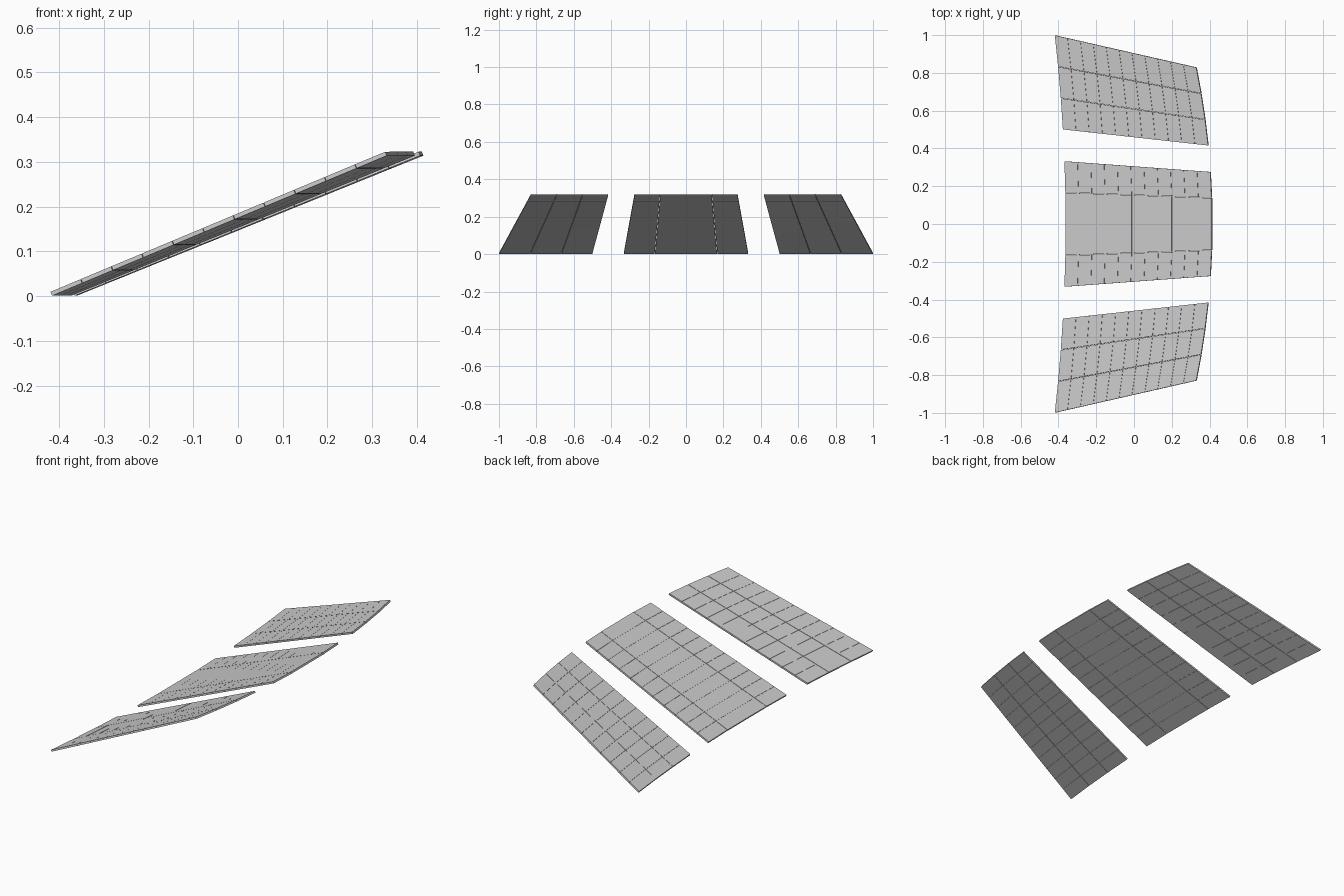
import bpy, bmesh
from mathutils import Vector

if "Cube" in bpy.data.objects:
    bpy.data.objects.remove(bpy.data.objects["Cube"])

ROWS, HEIGHT, THICK = 11, 0.314, 0.0095
GAP = 0.0012


# Swept, tapering surface: bowed bottom edge to bowed, narrower top edge
def surface(u, v):
    low = Vector((-0.359 - 0.057 * u * u, u, 0.0005))
    high = Vector((0.417 - 0.084 * u * u, u * 0.83, HEIGHT))
    return low.lerp(high, v)


# One panel made of thin separate tiles
def panel(name, stations):
    bm = bmesh.new()
    for u0, u1 in zip(stations, stations[1:]):
        for r in range(ROWS):
            v0, v1 = r / ROWS, (r + 1) / ROWS
            base = [surface(u0, v0), surface(u0, v1), surface(u1, v1), surface(u1, v0)]
            mid = sum(base, Vector()) / 4
            base = [p + (mid - p).normalized() * GAP for p in base]
            n = (base[2] - base[0]).cross(base[3] - base[1]).normalized()
            if n.z < 0:
                n = -n
            bot = [bm.verts.new(p) for p in base]
            top = [bm.verts.new(p + n * THICK) for p in base]
            bm.faces.new(bot)
            bm.faces.new(top)
            for i in range(4):
                j = (i + 1) % 4
                bm.faces.new((bot[i], bot[j], top[j], top[i]))
    bmesh.ops.recalc_face_normals(bm, faces=bm.faces)
    mesh = bpy.data.meshes.new(name)
    bm.to_mesh(mesh)
    bm.free()
    bpy.context.collection.objects.link(bpy.data.objects.new(name, mesh))


side = [3 / 6, 4 / 6, 5 / 6, 1.0]
panel("centre_panel", [-2 / 6, -1 / 6, 1 / 6, 2 / 6])
panel("left_panel", side)
panel("right_panel", [-u for u in side])
